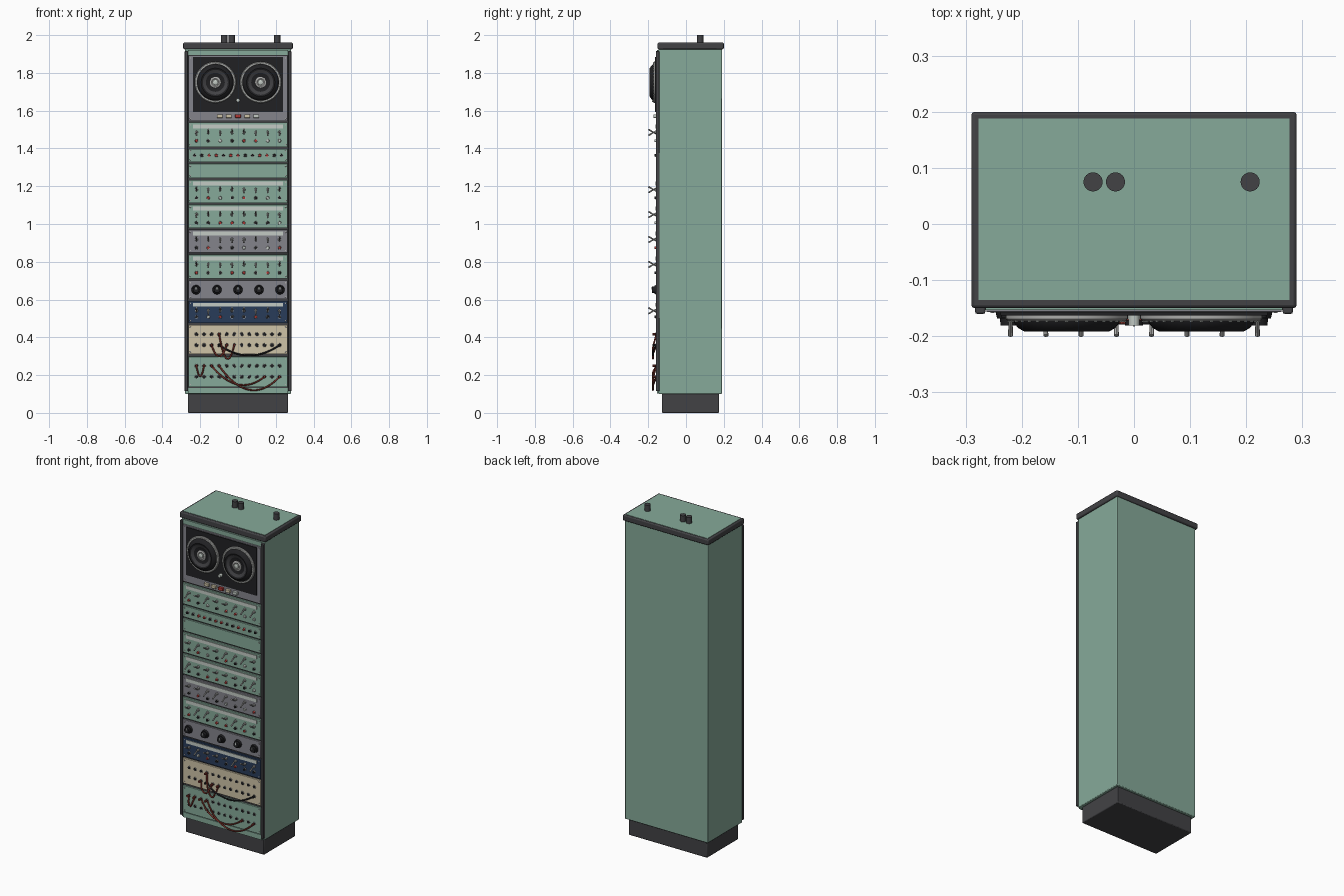
import bpy, bmesh, math, random
from mathutils import Matrix, Vector

random.seed(4)
cube = bpy.data.objects.get("Cube")
if cube:
    bpy.data.objects.remove(cube)


def material(name, r, g, b):
    m = bpy.data.materials.new(name)
    m.use_nodes = True
    m.diffuse_color = (r, g, b, 1)
    bsdf = next(n for n in m.node_tree.nodes if n.type == 'BSDF_PRINCIPLED')
    bsdf.inputs["Base Color"].default_value = (r, g, b, 1)
    return m


GREEN = material("sage green", .24, .40, .32)
CHARCOAL = material("charcoal", .055, .055, .06)
GREY = material("panel grey", .23, .23, .26)
BLACK = material("black", .015, .015, .017)
METAL = material("metal", .42, .42, .41)
LABEL = material("label white", .55, .60, .56)
RED = material("lamp red", .45, .04, .035)
CABLE = material("cable red", .22, .035, .025)
CREAM = material("cream", .62, .55, .39)
NAVY = material("navy", .022, .045, .10)


def finish(name, bm, mat, bevel=0):
    bmesh.ops.recalc_face_normals(bm, faces=bm.faces)
    for f in bm.faces:
        f.smooth = True
    me = bpy.data.meshes.new(name)
    bm.to_mesh(me)
    bm.free()
    me.set_sharp_from_angle(angle=math.radians(35))
    me.materials.append(mat)
    ob = bpy.data.objects.new(name, me)
    bpy.context.collection.objects.link(ob)
    if bevel:
        mod = ob.modifiers.new("soft edges", 'BEVEL')
        mod.width, mod.segments = bevel, 2
    return ob


def boxes(name, mat, spans, bevel=0):
    """Each span is (x0, x1, y0, y1, z0, z1)."""
    bm = bmesh.new()
    for x0, x1, y0, y1, z0, z1 in spans:
        m = (Matrix.Translation(((x0 + x1) / 2, (y0 + y1) / 2, (z0 + z1) / 2))
             @ Matrix.Diagonal((x1 - x0, y1 - y0, z1 - z0, 1)))
        bmesh.ops.create_cube(bm, size=1, matrix=m)
    return finish(name, bm, mat, bevel)


def rods(name, mat, items, sides=12):
    """Each item is (start, end, start radius, end radius)."""
    bm = bmesh.new()
    for a, b, r1, r2 in items:
        a, b = Vector(a), Vector(b)
        turn = (b - a).to_track_quat('Z', 'Y').to_matrix().to_4x4()
        bmesh.ops.create_cone(bm, cap_ends=True, segments=sides, radius1=r1, radius2=r2,
                              depth=(b - a).length, matrix=Matrix.Translation((a + b) / 2) @ turn)
    return finish(name, bm, mat)


def studs(name, mat, points, r, depth, sides=12, y=-.156):
    """Short pegs standing forward out of a panel."""
    if points:
        rods(name, mat, [((x, y, z), (x, y - depth, z), r, r * .88) for x, z in points], sides)


def lathe(name, mat, profile, x, y, z, steps=48):
    """Spin (radius, forward depth) points about a front-facing axis."""
    bm = bmesh.new()
    vs = [bm.verts.new((x + r, y - d, z)) for r, d in profile]
    es = [bm.edges.new(p) for p in zip(vs, vs[1:])]
    bmesh.ops.spin(bm, geom=vs + es, cent=(x, y, z), axis=(0, 1, 0),
                   angle=math.tau, steps=steps, use_duplicate=False)
    bmesh.ops.remove_doubles(bm, verts=bm.verts, dist=1e-5)
    return finish(name, bm, mat)


def spread(n, half):
    return [-half + 2 * half * i / (n - 1) for i in range(n)]


def lamps(name, points):
    """Small indicators in mixed colours on metal bezels."""
    studs(name + "_bezels", METAL, points, .0095, .004)
    picks = [random.choice((RED, RED, BLACK, BLACK, LABEL)) for _ in points]
    for mat, tag in ((RED, "red"), (BLACK, "black"), (LABEL, "white")):
        studs(name + "_" + tag, mat, [p for p, c in zip(points, picks) if c == mat], .0075, .011)


def toggles(name, xs, z):
    """Switch levers tipped up or down."""
    studs(name + "_nuts", METAL, [(x, z) for x in xs], .0085, .008, 6)
    levers = []
    for x in xs:
        s = random.choice((-1, 1))
        levers.append(((x, -.158, z - .008 * s), (x, -.199, z + .016 * s), .003, .0045))
    rods(name + "_levers", METAL, levers, 8)


# Cabinet
boxes("plinth", CHARCOAL, [(-.265, .265, -.127, .175, 0, .102)], .005)
boxes("cabinet_body", GREEN, [(-.28, .28, -.145, .19, .1, 1.93)], .004)
boxes("top_cap", CHARCOAL, [(-.29, .29, -.15, .2, 1.925, 1.96)], .006)
boxes("top_sheet", GREEN, [(-.277, .277, -.135, .188, 1.955, 1.962)])
boxes("front_rails", CHARCOAL, [(s * .274 - .009, s * .274 + .009, -.16, -.14, .115, 1.915)
                                for s in (-1, 1)], .003)
boxes("rack_backing", CHARCOAL, [(-.266, .266, -.147, -.14, .13, 1.9)])
boxes("header_and_footer", GREEN, [(-.265, .265, -.153, -.14, a, b)
                                   for a, b in ((.102, .133), (1.895, 1.922))])
rods("top_posts", CHARCOAL, [((x, .075, 1.95), (x, .075, 2), .017, .017)
                             for x in (-.073, -.033, .207)], 24)

# Rack panels: name, colour, bottom, top, kind
PANELS = [
    ("reel_panel", GREY, 1.545, 1.892, "reels"),
    ("switch_panel_a", GREEN, 1.407, 1.537, "switches"),
    ("lamp_panel", GREEN, 1.328, 1.398, "lamps"),
    ("blank_panel", GREEN, 1.243, 1.319, "blank"),
    ("switch_panel_b", GREEN, 1.111, 1.234, "switches"),
    ("switch_panel_c", GREEN, .979, 1.102, "switches"),
    ("switch_panel_d", GREY, .847, .970, "switches"),
    ("switch_panel_e", GREEN, .711, .838, "switches"),
    ("knob_panel", GREY, .602, .702, "knobs"),
    ("switch_panel_f", NAVY, .475, .593, "switches"),
    ("patch_panel_upper", CREAM, .311, .466, "jacks"),
    ("patch_panel_lower", GREEN, .137, .298, "jacks"),
]
screws = []
for name, mat, z0, z1, kind in PANELS:
    boxes(name, mat, [(-.263, .263, -.157, -.146, z0, z1)], .0015)
    screws += [(x, z) for x in (-.252, .252) for z in (z0 + .013, z1 - .013)]
    if kind == "switches":
        xs = spread(8, .22)
        boxes(name + "_label", LABEL, [(-.238, .238, -.161, -.155, z1 - .031, z1 - .01)])
        toggles(name, xs, z1 - .052)
        lamps(name + "_lamps", [(x, z1 - (.085 if mat == NAVY else .096)) for x in xs])
    elif kind == "lamps":
        lamps(name, [(x, (z0 + z1) / 2) for x in spread(13, .23)])
    elif kind == "knobs":
        zc = (z0 + z1) / 2
        xs = spread(5, .222)
        studs("knob_skirts", BLACK, [(x, zc) for x in xs], .025, .012, 24)
        studs("knob_caps", BLACK, [(x, zc) for x in xs], .018, .025, 24)
        boxes("knob_pointers", LABEL, [(x - .002, x + .002, -.1825, -.18, zc, zc + .015) for x in xs])
    elif kind == "jacks":
        holes = [(x, z1 - d) for x in spread(12, .22) for d in (.049, .107)]
        studs(name + "_jack_rings", METAL, holes, .0105, .003)
        studs(name + "_jack_holes", BLACK, holes, .0085, .006)
studs("panel_screws", METAL, screws, .004, .003, 8)

# Twin reels
boxes("reel_plate", BLACK, [(-.238, .238, -.163, -.155, 1.592, 1.885)])
for side, x in (("right", -.12), ("left", .12)):
    z = 1.75
    lathe(side + "_reel_rim", METAL, [(.109, 0), (.109, .008), (.105, .012), (.097, .012), (.095, 0)],
          x, -.161, z)
    studs(side + "_reel_rim_teeth", LABEL,
          [(x + .103 * math.cos(a), z + .103 * math.sin(a))
           for a in (math.tau * i / 36 for i in range(36))], .0035, .0025, 6, -.172)
    lathe(side + "_reel_disc", BLACK, [(.097, 0), (.096, .012), (.087, .024), (.075, .031),
                                       (.068, .029), (.055, .022), (.03, .018), (0, .018)], x, -.161, z)
    lathe(side + "_reel_band", CHARCOAL, [(.066, .0285), (.055, .0235), (.05, .0215), (.05, .018)],
          x, -.161, z)
    lathe(side + "_reel_hub", METAL, [(.03, .015), (.029, .022), (.02, .025), (.014, .022)], x, -.161, z)
    lathe(side + "_reel_spindle", LABEL, [(.015, .015), (.014, .028), (.008, .031), (0, .031)],
          x, -.161, z)
studs("capstan", LABEL, [(0, 1.655)], .011, .025, 16)

# Transport buttons
for i, (x, mat) in enumerate(zip(spread(5, .097), (CREAM, CREAM, RED, CREAM, LABEL))):
    boxes("transport_button_%d" % (i + 1), mat,
          [(x - .015, x + .015, -.172, -.155, 1.562, 1.58)], .002)


# Patch cables
def patch_cable(name, mat, x0, z0, x1, z1, sag):
    cu = bpy.data.curves.new(name, 'CURVE')
    cu.dimensions = '3D'
    cu.bevel_depth, cu.bevel_resolution = .0045, 2
    sp = cu.splines.new('POLY')
    n = 20
    sp.points.add(n)
    for i in range(n + 1):
        t = i / n
        y = -.157 - .018 * min(1, 6 * t, 6 * (1 - t))
        sp.points[i].co = (x0 + (x1 - x0) * t, y, z0 + (z1 - z0) * t - 4 * sag * t * (1 - t), 1)
    cu.materials.append(mat)
    ob = bpy.data.objects.new(name, cu)
    bpy.context.collection.objects.link(ob)
    studs(name + "_plugs", mat, [(x0, z0), (x1, z1)], .007, .022, 10)


J = spread(12, .22)
patch_cable("cable_a", CABLE, J[3], .417, J[5], .359, .1)
patch_cable("cable_b", CABLE, J[2], .359, J[4], .359, .06)
patch_cable("cable_c", BLACK, J[3], .359, J[11], .359, .055)
patch_cable("cable_d", CABLE, J[0], .249, J[1], .249, .055)
patch_cable("cable_e", CABLE, J[2], .249, J[9], .191, .07)
patch_cable("cable_f", CABLE, J[3], .249, J[11], .191, .098)
